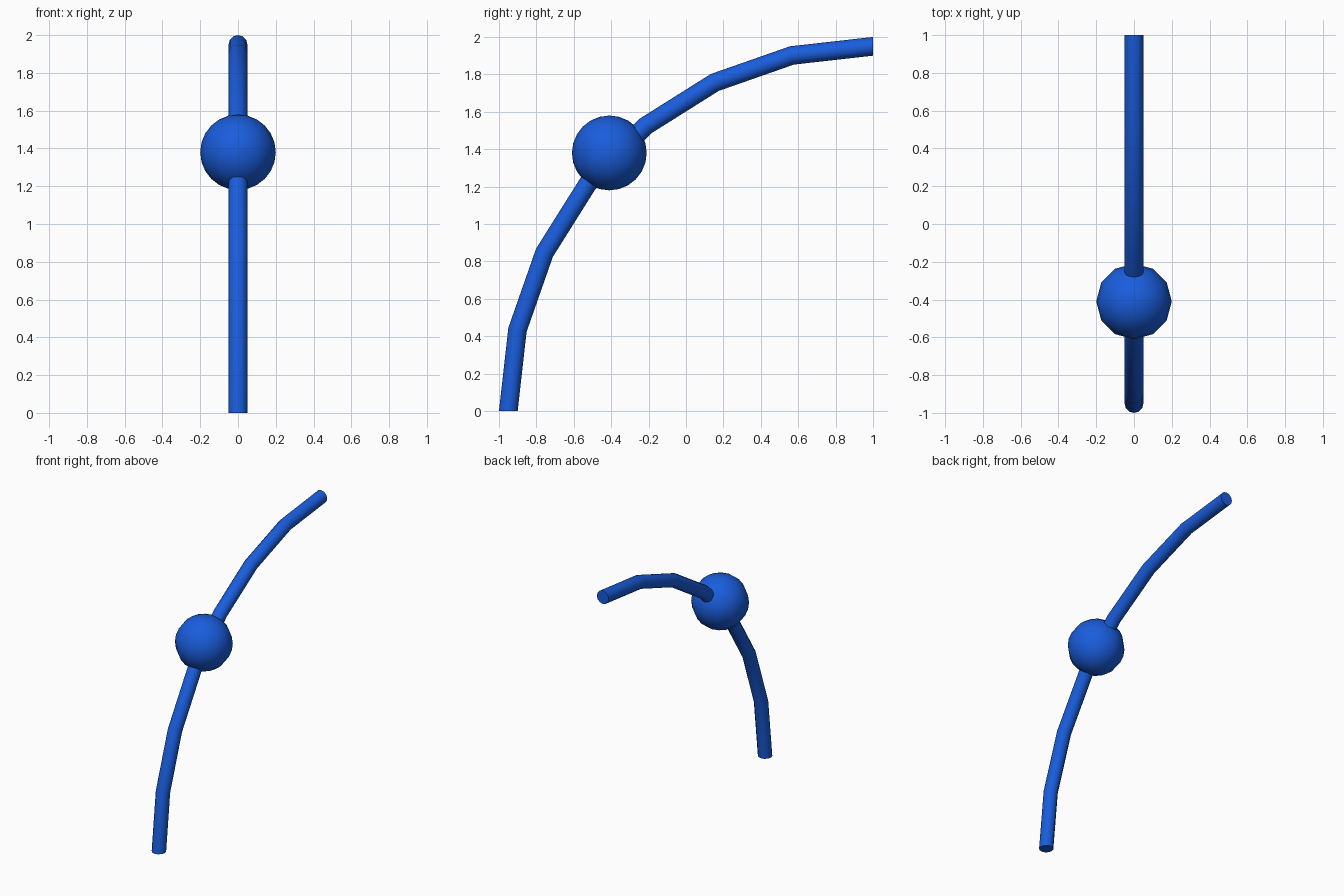
import bpy, bmesh, math
from mathutils import Vector

if "Cube" in bpy.data.objects:
    bpy.data.objects.remove(bpy.data.objects["Cube"])

mat = bpy.data.materials.new("blue")
mat.diffuse_color = (0.01, 0.11, 0.72, 1)
mat.use_nodes = True
mat.node_tree.nodes["Principled BSDF"].inputs["Base Color"].default_value = mat.diffuse_color


def finish(bm, name, location=(0, 0, 0)):
    bmesh.ops.recalc_face_normals(bm, faces=bm.faces)
    mesh = bpy.data.meshes.new(name)
    bm.to_mesh(mesh)
    bm.free()
    ob = bpy.data.objects.new(name, mesh)
    bpy.context.collection.objects.link(ob)
    ob.location = location
    mesh.materials.append(mat)
    bpy.context.view_layer.objects.active = ob
    ob.select_set(True)
    bpy.ops.object.shade_smooth_by_angle(angle=math.radians(50))
    ob.select_set(False)


# Quarter-circle rod, seven straight segments
ARC, TUBE, STEPS, SIDES = 1.95, 0.05, 7, 12
bm = bmesh.new()
rings = []
for i in range(STEPS + 1):
    a = math.pi / 2 * i / STEPS
    out = Vector((0, -math.cos(a), math.sin(a)))
    centre = Vector((0, 1, 0)) + out * ARC
    ring = []
    for k in range(SIDES):
        t = 2 * math.pi * k / SIDES
        ring.append(bm.verts.new(centre + TUBE * (out * math.cos(t) + Vector((math.sin(t), 0, 0)))))
    rings.append(ring)
for r0, r1 in zip(rings, rings[1:]):
    for k in range(SIDES):
        n = (k + 1) % SIDES
        bm.faces.new((r0[k], r0[n], r1[n], r1[k]))
bm.faces.new(rings[0])
bm.faces.new(rings[-1])
finish(bm, "curved_rod")

# Ball threaded on the middle of the rod
bm = bmesh.new()
bmesh.ops.create_uvsphere(bm, u_segments=12, v_segments=12, radius=0.2)
finish(bm, "ball", (0, -0.41, 1.38))
